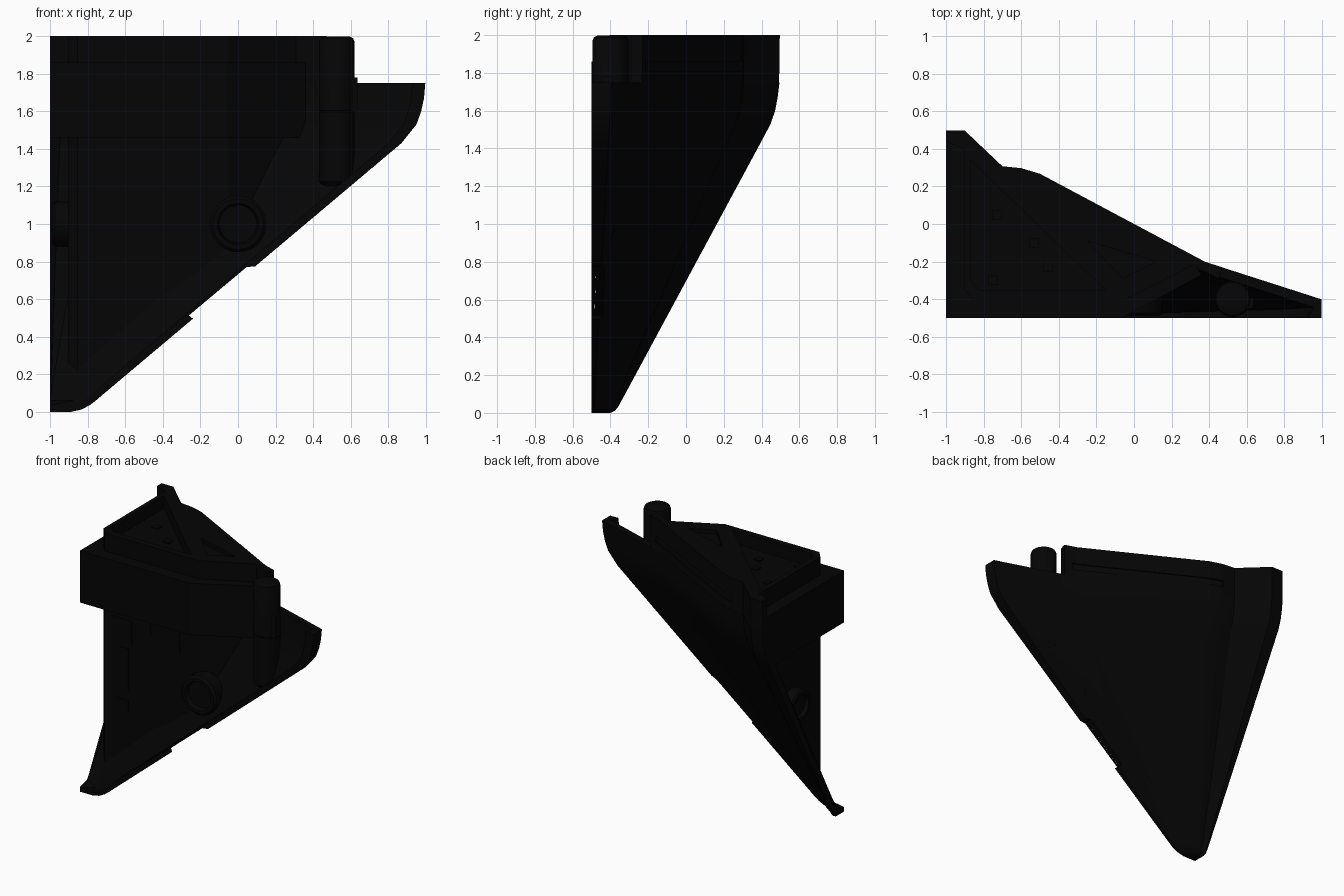
import bpy, bmesh, math
from mathutils import Vector

if "Cube" in bpy.data.objects:
    bpy.data.objects.remove(bpy.data.objects["Cube"])

mat = bpy.data.materials.new("matte_black")
mat.diffuse_color = (0.0015, 0.0015, 0.0015, 1)
mat.use_nodes = True
mat.node_tree.nodes["Principled BSDF"].inputs["Base Color"].default_value = mat.diffuse_color


def finish(name, bm):
    bmesh.ops.remove_doubles(bm, verts=bm.verts, dist=1e-4)
    bmesh.ops.recalc_face_normals(bm, faces=bm.faces)
    me = bpy.data.meshes.new(name)
    bm.to_mesh(me)
    bm.free()
    me.materials.append(mat)
    ob = bpy.data.objects.new(name, me)
    bpy.context.collection.objects.link(ob)
    return ob


def loft(name, rings):
    bm = bmesh.new()
    vs = [[bm.verts.new(p) for p in r] for r in rings]
    n = len(rings[0])
    for a, b in zip(vs, vs[1:]):
        for i in range(n):
            j = (i + 1) % n
            bm.faces.new((a[i], a[j], b[j], b[i]))
    bm.faces.new(vs[0])
    bm.faces.new(vs[-1])
    return finish(name, bm)


def prism(name, pts, z0, z1):
    return loft(name, [[(x, y, z) for x, y in pts] for z in (z0, z1)])


def box(name, x0, x1, y0, y1, z0, z1):
    return prism(name, [(x0, y0), (x1, y0), (x1, y1), (x0, y1)], z0, z1)


def lathe(name, profile, loc, axis, n=32):
    q = Vector((0, 0, 1)).rotation_difference(Vector(axis))
    rings = [[Vector(loc) + q @ Vector((r * math.cos(2 * math.pi * i / n),
                                        r * math.sin(2 * math.pi * i / n), h))
              for i in range(n)] for r, h in profile]
    return loft(name, rings)


def activate(ob):
    bpy.ops.object.select_all(action='DESELECT')
    ob.select_set(True)
    bpy.context.view_layer.objects.active = ob


def smooth(ob):
    activate(ob)
    bpy.ops.object.shade_smooth_by_angle(angle=math.radians(30))


def boolean(ob, tool, op):
    m = ob.modifiers.new("cut", 'BOOLEAN')
    m.object, m.operation, m.solver = tool, op, 'EXACT'
    activate(ob)
    bpy.ops.object.modifier_apply(modifier=m.name)


# Outer hull section in unit form, scaled at every height
CHAIN = [(0, 1), (.05, 1), (.15, .81), (.2, .8), (.25, .77), (.69, .3), (1, .1), (1, 0)]
# height, right end, back end, wall thickness
LEVELS = [(0, -.89, -.40, .4), (.012, -.835, -.375, .4), (.035, -.79, -.357, .3),
          (.06, -.757, -.344, .065), (.10, -.71, -.322, .065), (1.43, .87, .395, .07),
          (1.53, .95, .448, .07), (1.60, .975, .472, .07), (1.67, .99, .485, .07),
          (1.75, .997, .495, .07)]


def outer(xr, yb):
    return [(-1 + (xr + 1) * u, -.5 + (yb + .5) * v) for u, v in CHAIN]


# Hull shell: outer skin and inner skin
rings = []
for z, xr, yb, t in LEVELS:
    o = outer(xr, yb)
    inner = [(x - (0 if i == 0 else t if i == 7 else .6 * t),
              y - (0 if i == 7 else t if i == 0 else .6 * t)) for i, (x, y) in enumerate(o)]
    inner = [(max(-1, x), max(-.5, y)) for x, y in inner]
    rings.append([(x, y, z) for x, y in o + inner[::-1]])
hull = loft("hull_shell", rings)

# Solid envelope used to trim the inside parts
rings = []
for z, xr, yb, t in LEVELS + [(2.1, 1, .5, 0)]:
    o = outer(xr - .002, yb - .002)
    o[0] = (-1.01, o[0][1])
    o[-1] = (o[-1][0], -.51)
    rings.append([(x, y, z) for x, y in o + [(-1.01, -.51)]])
envelope = loft("trim_envelope", rings)

# Inner body with raised top rim
body = prism("inner_body", [(-1, .498), (-.9, .498), (-.7, .308), (-.6, .298), (-.5, .268),
                            (.38, -.2), (.47, -.23), (.45, -.29), (.31, -.22), (-.05, -.405),
                            (-.855, -.405), (-.905, -.345), (-.905, .4), (-1, .44)], .03, 2)
band = prism("wrap_band", [(-1, .45), (-1, -.5), (-.06, -.5), (.36, -.27), (.3, -.18),
                           (-.5, .2)], 1.46, 1.86)

# Corner cylinder with a thin groove, and its bracket
cylinder = lathe("corner_cylinder", [(.07, 1.2), (.095, 1.225), (.095, 1.595), (.09, 1.6),
                                     (.095, 1.605), (.095, 1.97), (.088, 1.988),
                                     (.07, 1.997)], (.525, -.4, 0), (0, 0, 1))
bracket = box("cylinder_bracket", .45, .635, -.45, -.39, 1.6, 1.78)

# Round bosses on the front and the side
BOSS = [(.15, 0), (.15, .1), (.135, .115), (.11, .115), (.1, .08), (.01, .08)]
front_boss = lathe("front_boss", BOSS, (0, -.375, 1), (0, -1, 0))
side_boss = lathe("side_boss", [(r * .8, h * .75) for r, h in BOSS], (-.9, 0, 1), (-1, 0, 0))

for ob in (body, band, cylinder, bracket, front_boss, side_boss):
    boolean(ob, envelope, 'INTERSECT')
bpy.data.objects.remove(envelope)

# Shallow notch in the sloping front edge
NOTCH = [(-.245, .5), (-.262, .513), (.045, .77), (.09, .775), (.12, .7), (-.1, .45)]
tool = loft("edge_notch", [[(x, y, z) for x, z in NOTCH] for y in (-.52, -.4)])
boolean(hull, tool, 'DIFFERENCE')
boolean(body, tool, 'DIFFERENCE')
bpy.data.objects.remove(tool)

# Recessed top pan, small triangular slot and trim groove along the back
for pts, z0, z1 in (([(-.87, .34), (-.87, -.30), (-.82, -.355), (-.15, -.355)], 1.9, 2.1),
                    ([(-.25, -.09), (.12, -.2), (-.06, -.29)], 1.97, 2.1),
                    ([(-.6, .36), (-.5, .33), (.44, -.17), (.4, -.225), (-.5, .255),
                      (-.6, .285)], 1.81, 1.86)):
    tool = prism("recess_tool", pts, z0, z1)
    boolean(body, tool, 'DIFFERENCE')
    bpy.data.objects.remove(tool)

for ob in (hull, cylinder, front_boss, side_boss):
    smooth(ob)

# Pan floor details
for i, (x, y) in enumerate([(-.73, .05), (-.75, -.3), (-.53, -.1), (-.46, -.23)]):
    box(f"pan_block_{i}", x - .025, x + .025, y - .025, y + .025, 1.89, 1.91)

# Front wall plates
for i, (x0, x1, z0, z1) in enumerate([(-.8, -.62, 1.2, 1.38), (-.73, -.65, .84, 1.16),
                                      (-.76, -.65, .67, .76), (-.53, -.46, 1.31, 1.43),
                                      (-.39, -.21, 1.25, 1.43)]):
    box(f"front_plate_{i}", x0, x1, -.412, -.4, z0, z1)
